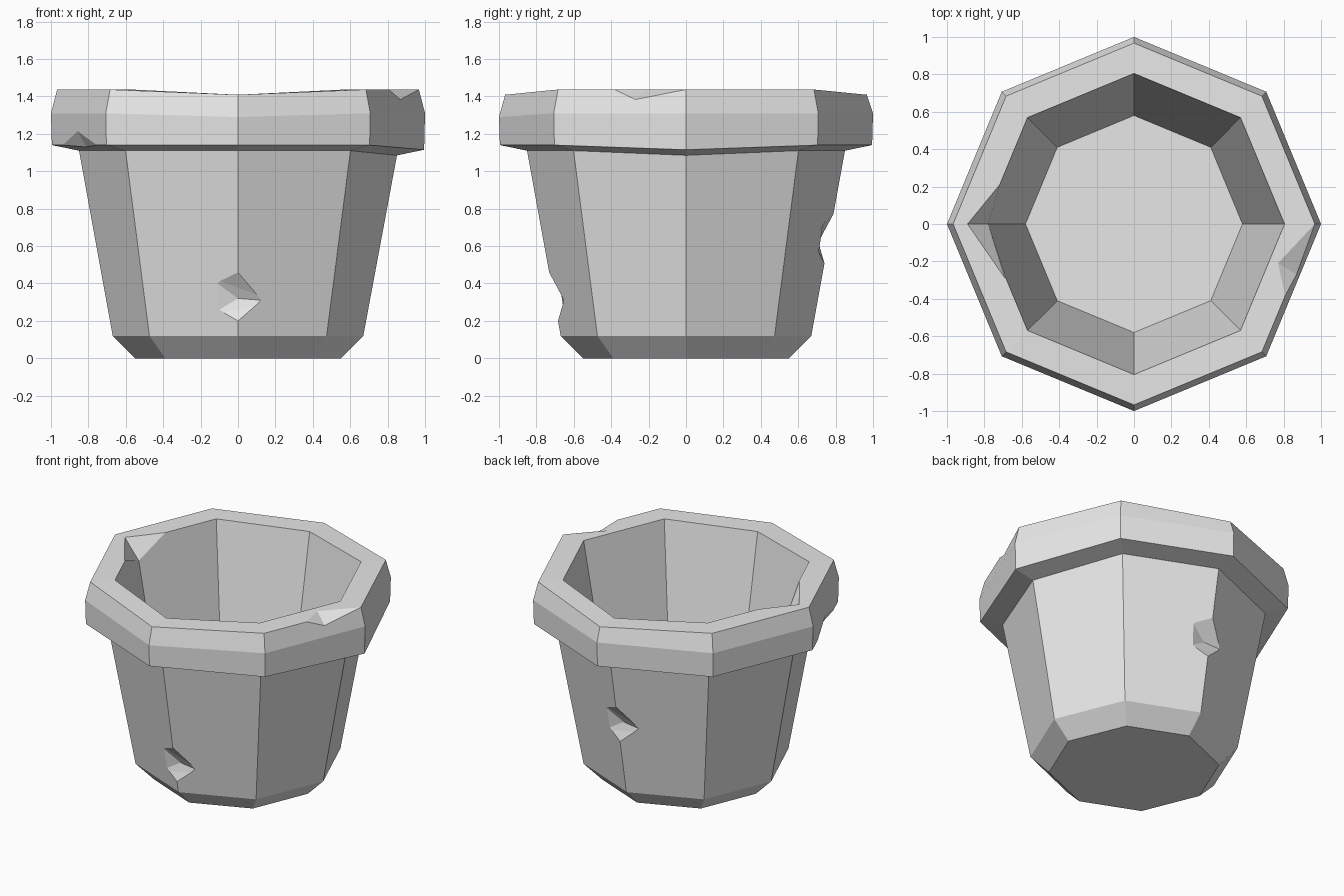
import bpy
import bmesh
from math import cos, sin, pi
from mathutils import Vector

if "Cube" in bpy.data.objects:
    bpy.data.objects.remove(bpy.data.objects["Cube"], do_unlink=True)

# One plain grey for the whole pot
grey = bpy.data.materials.new("light_grey")
grey.use_nodes = True
colour = (0.8, 0.8, 0.8, 1)
grey.diffuse_color = colour
grey.node_tree.nodes["Principled BSDF"].inputs["Base Color"].default_value = colour

SIDES = 8


def finish(name, bm):
    bmesh.ops.recalc_face_normals(bm, faces=bm.faces)
    mesh = bpy.data.meshes.new(name)
    bm.to_mesh(mesh)
    bm.free()
    mesh.materials.append(grey)
    obj = bpy.data.objects.new(name, mesh)
    bpy.context.collection.objects.link(obj)
    return obj


# Profile from the base, up the outside, over the rim and down inside: radius, height
profile = [(0.55, 0), (0.67, 0.12), (0.85, 1.11), (0.995, 1.14), (1.0, 1.31),
           (0.967, 1.437), (0.805, 1.437), (0.58, 0.2)]


def worn_height(ring, side, z):
    """Slightly uneven rim: lower at front and back, sagging on the left."""
    if ring in (5, 6) and side in (2, 6):
        return z - 0.028
    if ring in (2, 3) and side == 0:
        return z - 0.025
    if ring == 4 and side == 6:
        return z - 0.02
    return z


bm = bmesh.new()
rings = []
for i, (r, z) in enumerate(profile):
    angles = [2 * pi * s / SIDES for s in range(SIDES)]
    rings.append([bm.verts.new((r * cos(a), r * sin(a), worn_height(i, s, z)))
                  for s, a in enumerate(angles)])
for low, high in zip(rings, rings[1:]):
    for s in range(SIDES):
        t = (s + 1) % SIDES
        bm.faces.new((low[s], low[t], high[t], high[s]))
bm.faces.new(rings[0][::-1])
bm.faces.new(rings[-1])
pot = finish("flower_pot", bm)


def chip(name, apex, corners, turn=1, lift=0, reach=1.5):
    """Cut a faceted chip: a cone from its deepest point through its corners."""
    tip = Vector(apex)
    bm = bmesh.new()
    points = [tip] + [tip + (Vector(c) - tip) * reach for c in corners]
    for p in points:
        bm.verts.new((p.x * turn, p.y * turn, p.z + lift))
    bmesh.ops.convex_hull(bm, input=bm.verts)
    cutter = finish(name, bm)
    cutter.hide_render = True
    mod = pot.modifiers.new(name, 'BOOLEAN')
    mod.operation = 'DIFFERENCE'
    mod.solver = 'EXACT'
    mod.object = cutter
    bpy.context.view_layer.objects.active = pot
    bpy.ops.object.modifier_apply(modifier=name)
    bpy.data.objects.remove(cutter, do_unlink=True)


# Dents on the front and back edges of the body
dent = [(0, -0.735, 0.46), (0.13, -0.655, 0.31), (0, -0.687, 0.2),
        (-0.1, -0.655, 0.26), (-0.11, -0.675, 0.4)]
chip("front_dent", (0, -0.645, 0.32), dent)
back = [(x, y - 0.055, z) for x, y, z in dent]
chip("back_dent", (0, -0.7, 0.32), back, turn=-1, lift=0.31)

# Chip on the upper outer rim
chip("rim_top_chip", (0.885, -0.28, 1.375),
     [(0.967, 0, 1.437), (0.77, -0.21, 1.437), (0.81, -0.39, 1.437),
      (1.1, -0.36, 1.44)])

# Chip on the inner rim
chip("rim_inner_chip", (-0.78, 0, 1.3),
     [(-0.89, 0, 1.437), (-0.71, 0.22, 1.437), (-0.69, -0.29, 1.437),
      (-0.55, 0, 1.42)])

# Chip on the lower outer rim
chip("rim_lower_chip", (-0.81, -0.32, 1.125),
     [(-0.86, -0.34, 1.22), (-0.95, -0.12, 1.14), (-0.76, -0.56, 1.14),
      (-0.95, -0.4, 1.08)], reach=1.8)
